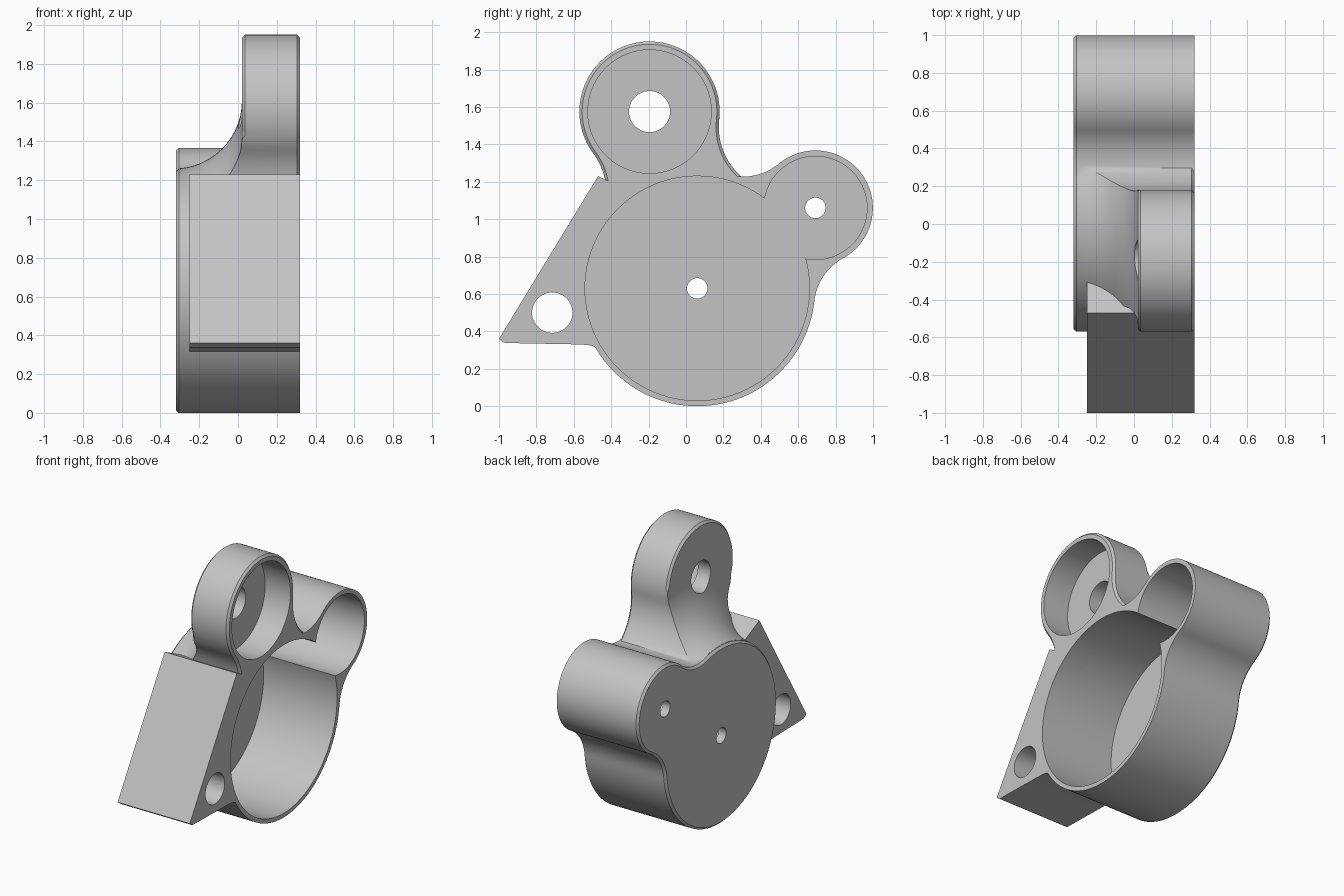
import bpy, bmesh
from math import pi, cos, sin, acos, atan2, hypot, radians
from mathutils import Vector

cube = bpy.data.objects.get("Cube")
if cube:
    bpy.data.objects.remove(cube)

FRONT, BACK = 0.32, -0.32          # open side and closed side along x
DRUM, DRUM_R = (0.06, 0.63), 0.63  # centres are (y, z)
SIDE, SIDE_R = (0.692, 1.06), 0.307
TOP, TOP_R = (-0.195, 1.575), 0.375
PIVOT = (-0.715, 0.5)
FLANGE = 0.02                      # back face of the top lobe

grey = bpy.data.materials.new("light grey")
grey.use_nodes = True
grey.diffuse_color = (0.55, 0.55, 0.55, 1)
grey.node_tree.nodes["Principled BSDF"].inputs["Base Color"].default_value = grey.diffuse_color


def arc(c, r, a0, a1, n):
    return [(c[0] + r * cos(a0 + (a1 - a0) * i / n),
             c[1] + r * sin(a0 + (a1 - a0) * i / n)) for i in range(n + 1)]


def lobe_outline(c1, r1, c2, r2, rf, full):
    """Lobe c2 joined to drum c1 by two concave fillets of radius rf."""
    dy, dz = c2[0] - c1[0], c2[1] - c1[1]
    d, a, b, ang = hypot(dy, dz), r1 + rf, r2 + rf, atan2(dz, dy)
    t1 = acos((a * a + d * d - b * b) / (2 * a * d))
    t2 = acos((b * b + d * d - a * a) / (2 * b * d))
    low = (c1[0] + a * cos(ang - t1), c1[1] + a * sin(ang - t1))
    high = (c1[0] + a * cos(ang + t1), c1[1] + a * sin(ang + t1))
    pts = arc(low, rf, ang + pi - t1, ang + t2, 16)
    pts += arc(c2, r2, ang - pi + t2, ang + pi - t2, 64)[1:-1]
    pts += arc(high, rf, ang - t2, ang - pi + t1, 16)
    pts += arc(c1, r1, ang + t1, ang + 2 * pi - t1, 90)[1:-1] if full else [c1]
    return pts


def finish(name, bm):
    bmesh.ops.recalc_face_normals(bm, faces=bm.faces)
    mesh = bpy.data.meshes.new(name)
    bm.to_mesh(mesh)
    bm.free()
    mesh.materials.append(grey)
    obj = bpy.data.objects.new(name, mesh)
    bpy.context.collection.objects.link(obj)
    return obj


def prism(name, pts, x0, x1, chamfer_x=None):
    bm = bmesh.new()
    face = bm.faces.new([bm.verts.new((x0, y, z)) for y, z in pts])
    ext = bmesh.ops.extrude_face_region(bm, geom=[face], use_keep_orig=True)
    moved = [v for v in ext["geom"] if isinstance(v, bmesh.types.BMVert)]
    bmesh.ops.translate(bm, verts=moved, vec=(x1 - x0, 0, 0))
    if chamfer_x is not None:
        rim = [e for e in bm.edges if all(abs(v.co.x - chamfer_x) < 1e-4 for v in e.verts)]
        bmesh.ops.bevel(bm, geom=rim, offset=0.015, segments=1, affect='EDGES')
    return finish(name, bm)


def cylinder(name, c, r, x0, x1, n=96):
    return prism(name, arc(c, r, 0, 2 * pi, n)[:-1], x0, x1)


def combine(target, tool, operation):
    mod = target.modifiers.new(operation.lower(), 'BOOLEAN')
    mod.operation, mod.solver, mod.object = operation, 'EXACT', tool
    bpy.context.view_layer.objects.active = target
    bpy.ops.object.modifier_apply(modifier=mod.name)
    bpy.data.objects.remove(tool)


# Top lobe, with its back swept away by a ring that leaves a concave fillet
lobe = prism("top_lobe", lobe_outline(DRUM, DRUM_R, TOP, TOP_R, 0.35, False),
             -0.3, FRONT, FRONT)
sweep = 0.35
profile = [(FLANGE - sweep + x, DRUM_R + sweep + r)
           for x, r in arc((0, 0), sweep, -pi / 2, 0, 20)]
profile += [(FLANGE, 2.0), (-0.5, 2.0), (-0.5, DRUM_R)]
bm = bmesh.new()
steps = 128
rings = [[bm.verts.new((x, DRUM[0] + r * cos(2 * pi * i / steps),
                        DRUM[1] + r * sin(2 * pi * i / steps))) for x, r in profile]
         for i in range(steps)]
for i, ring in enumerate(rings):
    nxt = rings[(i + 1) % steps]
    for j in range(len(ring)):
        k = (j + 1) % len(ring)
        bm.faces.new((ring[j], ring[k], nxt[k], nxt[j]))
combine(lobe, finish("sweep_cutter", bm), 'DIFFERENCE')

# Chamfer on the back rim of the top lobe
bm = bmesh.new()
bm.from_mesh(lobe.data)
centre = Vector((FLANGE, *DRUM))
rim = [e for e in bm.edges if all(abs(v.co.x - FLANGE) < 1e-4 and
       (v.co - centre).length > DRUM_R + sweep + 0.01 for v in e.verts)
       and any(abs(f.normal.x) < 0.5 for f in e.link_faces)]
bmesh.ops.bevel(bm, geom=rim, offset=0.015, segments=1, affect='EDGES')
bm.to_mesh(lobe.data)
bm.free()

# Drum and side lobe share one outline at full depth
housing = prism("housing", lobe_outline(DRUM, DRUM_R, SIDE, SIDE_R, 0.3, True),
                BACK, FRONT, BACK)

# Wedge block with the pivot hole
wedge = prism("wedge_block", [(-0.47, 1.23), (-1, 0.36), (-0.97, 0.338), (-0.56, 0.33),
              (-0.51, 0.325), (-0.47, 0.31), (0, 0.4), (-0.2, 1.1)], -0.25, FRONT)
combine(housing, wedge, 'UNION')
combine(housing, lobe, 'UNION')

# Pockets open towards the front, then the through holes
for c, r, x0 in ((DRUM, 0.6, -0.26), (SIDE, 0.276, -0.26), (TOP, 0.33, 0.12)):
    combine(housing, cylinder("pocket_cutter", c, r, x0, 0.5), 'DIFFERENCE')
for c, r in ((DRUM, 0.055), (SIDE, 0.055), (TOP, 0.11), (PIVOT, 0.108)):
    combine(housing, cylinder("hole_cutter", c, r, -0.5, 0.5, 48), 'DIFFERENCE')

bpy.ops.object.select_all(action='DESELECT')
housing.select_set(True)
bpy.context.view_layer.objects.active = housing
bpy.ops.object.shade_smooth_by_angle(angle=radians(30))
